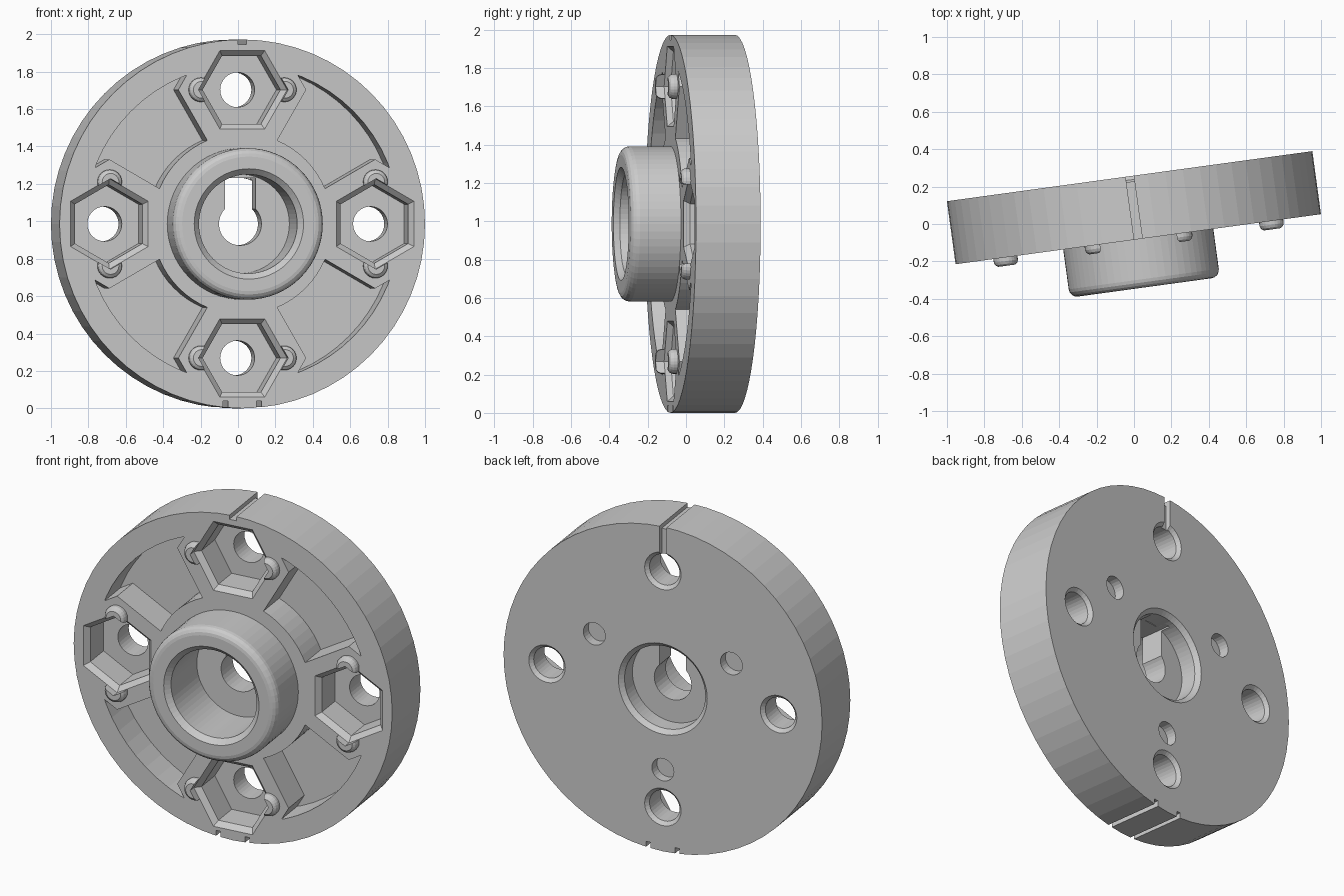
import bpy, bmesh
from math import sin, cos, pi, radians
from mathutils import Matrix

if "Cube" in bpy.data.objects:
    bpy.data.objects.remove(bpy.data.objects["Cube"])

# Local frame: x sideways, y = depth (front is negative), z up, axis at origin


def finish(name, bm):
    bmesh.ops.recalc_face_normals(bm, faces=bm.faces)
    me = bpy.data.meshes.new(name)
    bm.to_mesh(me)
    bm.free()
    ob = bpy.data.objects.new(name, me)
    bpy.context.collection.objects.link(ob)
    return ob


def turned(name, profile, n, cx=0, cz=0, phase=0, closed=False):
    """Stack of n-sided rings from (radius, depth) pairs, capped or closed into a ring."""
    bm = bmesh.new()
    rings = [[bm.verts.new((cx + r * cos(phase + 2 * pi * i / n), y,
                            cz + r * sin(phase + 2 * pi * i / n)))
              for i in range(n)] for r, y in profile]
    pairs = list(zip(rings, rings[1:]))
    if closed:
        pairs.append((rings[-1], rings[0]))
    else:
        bm.faces.new(rings[0])
        bm.faces.new(rings[-1])
    for a, b in pairs:
        for i in range(n):
            j = (i + 1) % n
            bm.faces.new((a[i], a[j], b[j], b[i]))
    return finish(name, bm)


def box(name, x0, x1, y0, y1, z0, z1):
    bm = bmesh.new()
    bmesh.ops.create_cube(bm, size=1)
    for v in bm.verts:
        v.co = ((x0 + x1) / 2 + v.co.x * (x1 - x0),
                (y0 + y1) / 2 + v.co.y * (y1 - y0),
                (z0 + z1) / 2 + v.co.z * (z1 - z0))
    return finish(name, bm)


def combine(ob, tool, op='DIFFERENCE'):
    """Apply a boolean and remove the tool object."""
    m = ob.modifiers.new('bool', 'BOOLEAN')
    m.operation, m.object, m.solver = op, tool, 'EXACT'
    bpy.context.view_layer.update()
    dg = bpy.context.evaluated_depsgraph_get()
    me = bpy.data.meshes.new_from_object(ob.evaluated_get(dg))
    ob.modifiers.clear()
    ob.data = me
    bpy.data.objects.remove(tool)


FRONT, BACK, FLOOR, R, BOLT = -0.08, 0.26, 0.11, 0.986, 0.717
quarters = [i * pi / 2 for i in range(4)]

# Disc with hub, both bores and the web between them
fillet = [(0.36 + 0.045 * sin(t * pi / 8), -0.295 - 0.045 * cos(t * pi / 8)) for t in range(5)]
flange = turned('flange_hub',
                [(0.265, 0.0), (0.265, -0.31), (0.295, -0.34)] + fillet +
                [(0.405, FRONT), (R, FRONT), (R, BACK), (0.275, BACK), (0.25, 0.235), (0.25, 0.14)], 64)

# Arc-shaped recesses: a ring interrupted by the hexagonal bolt bosses
recess = turned('recess', [(0.485, -0.2), (0.85, -0.2), (0.85, FLOOR), (0.485, FLOOR)], 64, closed=True)
for a in quarters:
    combine(recess, turned('boss', [(0.345, -0.4), (0.345, 0.4)], 6,
                           BOLT * cos(a), BOLT * sin(a), a + pi / 2))
# keep the hub untouched: the recess starts outside it
combine(flange, recess)

# Rounded nubs beside each bolt pocket
for a in quarters:
    for s in (-0.225, 0.225):
        nub = turned('nub', [(0.065, -0.04), (0.065, -0.1), (0.059, -0.115), (0.045, -0.125)], 24,
                     BOLT * cos(a) - s * sin(a), BOLT * sin(a) + s * cos(a))
        combine(flange, nub, 'UNION')

# Chamfered hex pockets and bolt holes
for a in quarters:
    x, z = BOLT * cos(a), BOLT * sin(a)
    combine(flange, turned('hex', [(0.242, -0.2), (0.242, FRONT), (0.21, -0.05), (0.21, FLOOR)],
                           6, x, z, a + pi / 2))
    combine(flange, turned('hole', [(0.093, 0.0), (0.093, 0.24), (0.113, BACK), (0.113, 0.3)], 32, x, z))

# Keyhole through the web
combine(flange, turned('shaft_hole', [(0.115, -0.05), (0.115, 0.2)], 32))
combine(flange, box('keyway', -0.083, 0.083, -0.05, 0.2, 0.0, 0.245))

# Three blind holes in the back
for d in (30, 150, 270):
    combine(flange, turned('blind', [(0.068, 0.2), (0.068, 0.3)], 24,
                           0.49 * cos(radians(d)), 0.49 * sin(radians(d))))

# Index grooves: one on top continuing down the back, two at the bottom
combine(flange, box('top_groove', -0.022, 0.022, -0.2, 0.4, 0.96, 1.1))
combine(flange, box('back_groove', -0.022, 0.022, 0.23, 0.4, 0.75, 1.1))
for x in (-0.09, 0.09):
    combine(flange, box('bottom_groove', x - 0.014, x + 0.014, -0.2, 0.4, -1.1, -0.948))

# Turn slightly about z and stand on the ground
flange.data.transform(Matrix.Translation((0.012, -0.002, R)) @ Matrix.Rotation(radians(7.8), 4, 'Z'))
for p in flange.data.polygons:
    p.use_smooth = False
